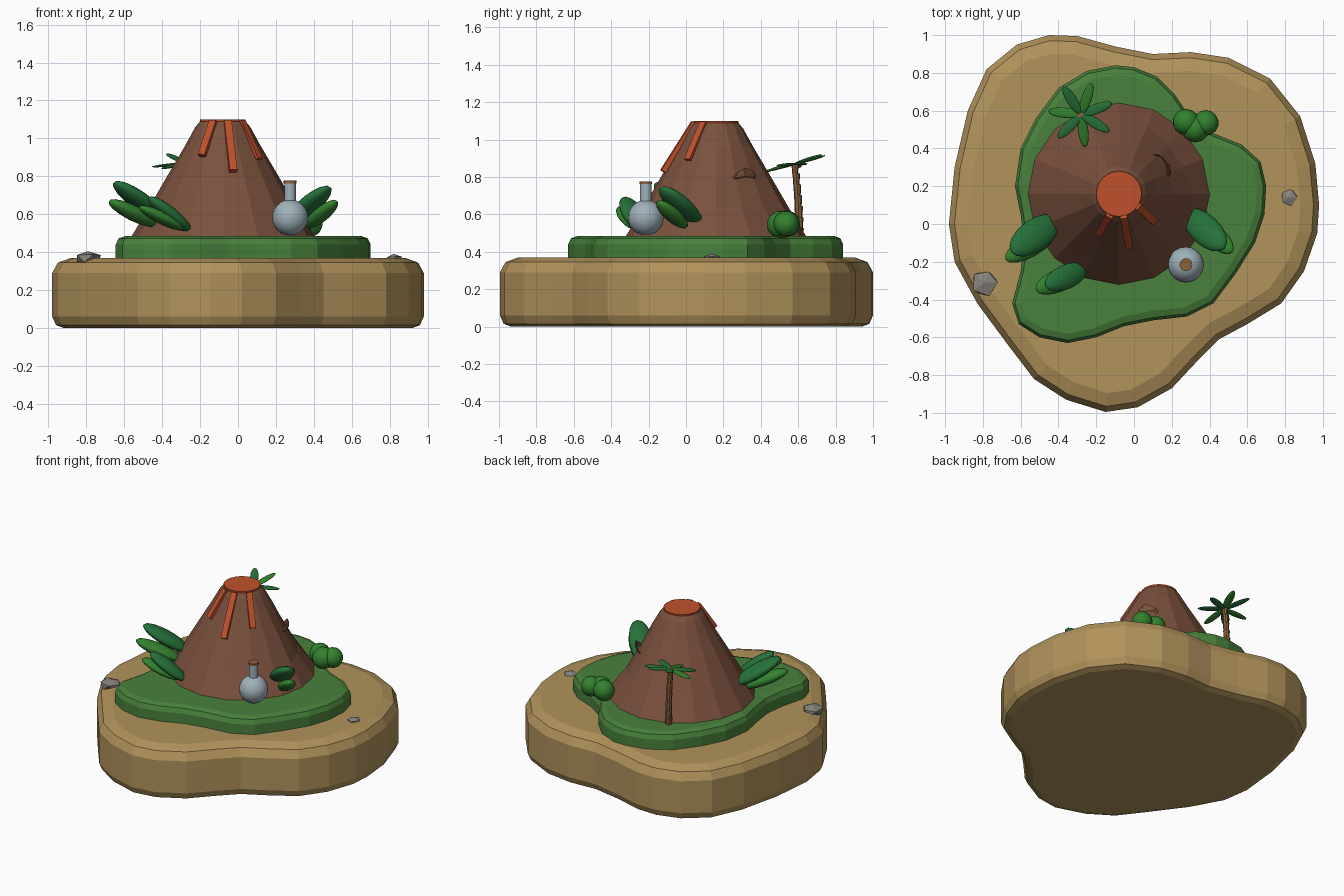
import bpy, bmesh, random
from math import cos, sin, pi, radians
from mathutils import Vector, Matrix

if "Cube" in bpy.data.objects:
    bpy.data.objects.remove(bpy.data.objects["Cube"])

random.seed(4)


def mat(name, r, g, b):
    m = bpy.data.materials.new(name)
    m.diffuse_color = [(c / 255) ** 2.2 for c in (r, g, b)] + [1]
    m.use_nodes = True
    m.node_tree.nodes["Principled BSDF"].inputs["Base Color"].default_value = m.diffuse_color
    return m


SAND = mat("sand", 176, 146, 92)
GRASS = mat("grass", 74, 128, 62)
ROCK = mat("volcanic_rock", 122, 82, 64)
LAVA = mat("lava", 190, 82, 48)
LEAF = mat("leaf_dark", 42, 112, 60)
LEAF2 = mat("leaf_light", 54, 128, 50)
WOOD = mat("wood", 138, 98, 62)
GLASS = mat("glass", 158, 176, 184)
STONE = mat("stone", 135, 130, 124)


def finish(name, bm, material, smooth=False):
    bmesh.ops.recalc_face_normals(bm, faces=bm.faces)
    me = bpy.data.meshes.new(name)
    bm.to_mesh(me)
    bm.free()
    me.materials.append(material)
    ob = bpy.data.objects.new(name, me)
    bpy.context.collection.objects.link(ob)
    if smooth:
        me.polygons.foreach_set("use_smooth", [True] * len(me.polygons))
    return ob


def loft(name, loops, material, smooth=False):
    """Skin equal-length loops of points and cap both ends."""
    bm = bmesh.new()
    rings = [[bm.verts.new(p) for p in lp] for lp in loops]
    n = len(rings[0])
    for a, b in zip(rings, rings[1:]):
        for i in range(n):
            j = (i + 1) % n
            bm.faces.new((a[i], a[j], b[j], b[i]))
    bm.faces.new(rings[0][::-1])
    bm.faces.new(rings[-1])
    return finish(name, bm, material, smooth)


def ring(x, y, z, r, n, start=0.0):
    return [(x + r * cos(start + 2 * pi * i / n), y + r * sin(start + 2 * pi * i / n), z)
            for i in range(n)]


def lathe(name, x, y, profile, n, material, smooth=False, start=0.0):
    return loft(name, [ring(x, y, z, r, n, start) for r, z in profile], material, smooth)


def slab(name, outline, profile, material):
    """Rounded slab: the outline moved inward by each (inset, z)."""
    pts = [Vector(p) for p in outline]
    n = len(pts)
    loops = []
    for inset, z in profile:
        lp = []
        for i, p in enumerate(pts):
            t = (pts[(i + 1) % n] - pts[i - 1]).normalized()
            q = p + Vector((-t.y, t.x)) * inset
            lp.append((q.x, q.y, z))
        loops.append(lp)
    return loft(name, loops, material)


def blade(name, a, b, width, thick, material):
    """Flattened ellipsoid leaf running from a to b."""
    a, b = Vector(a), Vector(b)
    d = (b - a).normalized()
    side = Vector((0, 0, 1)).cross(d).normalized()
    up = d.cross(side)
    rot = Matrix((d, side, up)).transposed().to_4x4()
    size = Matrix.Diagonal(((b - a).length / 2, width / 2, thick / 2, 1))
    bm = bmesh.new()
    bmesh.ops.create_uvsphere(bm, u_segments=16, v_segments=10, radius=1,
                              matrix=Matrix.Translation((a + b) / 2) @ rot @ size)
    return finish(name, bm, material, True)


# Sandy island base
slab("island_base", [
    (.98, .1), (.96, .32), (.88, .57), (.72, .77), (.5, .88), (.3, .91), (.1, .9), (-.1, .94),
    (-.3, .995), (-.45, 1), (-.62, .95), (-.78, .82), (-.88, .6), (-.95, .3), (-.98, 0),
    (-.95, -.2), (-.83, -.42), (-.66, -.65), (-.53, -.82), (-.36, -.93), (-.15, -.995),
    (.02, -.97), (.2, -.87), (.34, -.72), (.45, -.61), (.6, -.53), (.78, -.42), (.9, -.25), (.97, -.05)],
    [(.06, 0), (.02, .015), (0, .06), (0, .29), (.03, .345), (.1, .37)], SAND)

# Grass layer
slab("grass_layer", [
    (.7, .2), (.67, .33), (.57, .42), (.42, .48), (.3, .56), (.22, .68), (.12, .78), (0, .83),
    (-.1, .84), (-.25, .81), (-.4, .72), (-.52, .56), (-.6, .4), (-.63, .2), (-.6, .05),
    (-.58, -.1), (-.6, -.25), (-.645, -.42), (-.61, -.53), (-.5, -.6), (-.35, -.63), (-.2, -.6),
    (-.05, -.54), (.1, -.51), (.28, -.49), (.42, -.42), (.54, -.26), (.64, -.1), (.69, .05)],
    [(0, .35), (0, .44), (.015, .472), (.05, .485)], GRASS)

# Volcano cone with a shallow hollow at the back right
CX, CY = -.08, .16
cone = [ring(CX, CY, z, r, 16) for r, z in
        ((.49, .47), (.39, .635), (.3, .79), (.2, .96), (.145, 1.06), (.12, 1.09))]
for i in (1, 2):
    for k in (1, 2):
        x, y, z = cone[k][i]
        cone[k][i] = (CX + (x - CX) * .94, CY + (y - CY) * .94, z)
loft("volcano", cone, ROCK)

# Small ridge hooding the hollow
path = [(.09, .37, .78), (.14, .36, .815), (.175, .32, .825), (.185, .28, .81), (.17, .23, .78)]
loft("hollow_ridge", [ring(x, y, z, r, 8) for (x, y, z), r in zip(path[:1], [.004])] +
     [[(x + r * cos(a) * .6, y - r * cos(a) * .4, z + r * sin(a))
       for a in [2 * pi * i / 8 for i in range(8)]]
      for (x, y, z), r in zip(path[1:], (.018, .026, .018, .004))], ROCK)

# Lava pool and three streams
lathe("lava_pool", CX, CY, [(.118, 1.075), (.12, 1.1)], 24, LAVA)
for i, (a, b) in enumerate([
        ((-.13, .045, 1.09), (-.19, -.055, .91)),
        ((-.055, .04, 1.09), (-.025, -.125, .83)),
        ((.02, .095, 1.09), (.11, .01, .89))]):
    a, b = Vector(a), Vector(b)
    d = (b - a).normalized()
    out = Vector(((a.x + b.x) / 2 - CX, (a.y + b.y) / 2 - CY, .12)).normalized()
    s = d.cross(out).normalized()
    o = s.cross(d)
    corners = [s * .02 + o * .012, s * .02 - o * .03, -s * .02 - o * .03, -s * .02 + o * .012]
    loft(f"lava_stream_{i}", [[p + c for c in corners] for p in (a, b)], LAVA)

# Palm trunk: stacked flared segments with a gentle lean
trunk = []
for i in range(7):
    t = i / 7
    x, y, z = -.285, .605 - .03 * t * t, .47 + .41 * t
    r = .025 - .007 * t
    trunk += [ring(x, y, z, r * .85, 8), ring(x, y, z + .054, r, 8)]
loft("palm_trunk", trunk, WOOD)

# Palm fronds
for i, dz in enumerate((.0, .045, .05, -.02, -.03, -.045, -.01)):
    a = radians(20 + i * 360 / 7)
    blade(f"palm_frond_{i}", (-.28, .58, .87),
          (-.28 + .175 * cos(a), .58 + .175 * sin(a), .87 + dz), .055, .016,
          LEAF2 if i % 2 else LEAF)

# Broad leaf clumps around the volcano
for name, a, b, w, t, m in (
        ("left_leaf_upper", (-.40, .03, .58), (-.65, -.15, .77), .17, .085, LEAF),
        ("left_leaf_lower", (-.42, -.04, .54), (-.68, -.19, .67), .12, .08, LEAF2),
        ("front_leaf_upper", (-.25, -.23, .51), (-.47, -.33, .69), .13, .075, LEAF),
        ("front_leaf_lower", (-.28, -.25, .52), (-.52, -.35, .64), .12, .065, LEAF2),
        ("right_leaf_upper", (.27, .07, .55), (.48, -.13, .745), .16, .085, LEAF),
        ("right_leaf_lower", (.36, 0, .53), (.52, -.15, .67), .11, .07, LEAF2)):
    blade(name, a, b, w, t, m)

# Round bush
for i, (x, y, z, r) in enumerate(((.275, .54, .55, .07), (.38, .535, .55, .068), (.325, .505, .545, .073))):
    bm = bmesh.new()
    bmesh.ops.create_uvsphere(bm, u_segments=14, v_segments=10, radius=r,
                              matrix=Matrix.Translation((x, y, z)))
    finish(f"bush_{i}", bm, LEAF2, True)

# Round flask with neck and stopper
BX, BY, BZ, BR = .275, -.215, .583, .095
body = [(BR * sin(a), BZ - BR * cos(a)) for a in [pi * k / 12 for k in range(1, 12)]]
lathe("flask_body", BX, BY, body, 20, GLASS, True)
lathe("flask_neck", BX, BY, [(.03, .66), (.03, .765)], 16, GLASS)
lathe("flask_stopper", BX, BY, [(.034, .762), (.034, .777)], 16, WOOD)

# Loose stones on the sand
for i, (x, y, z, r, h) in enumerate(((-.79, -.31, .365, .078, .045), (.82, .14, .365, .05, .024))):
    bm = bmesh.new()
    bmesh.ops.create_icosphere(bm, subdivisions=1, radius=1)
    for v in bm.verts:
        v.co *= random.uniform(.8, 1.1)
        v.co = Vector((x + v.co.x * r, y + v.co.y * r, z + v.co.z * h))
    finish(f"stone_{i}", bm, STONE)
